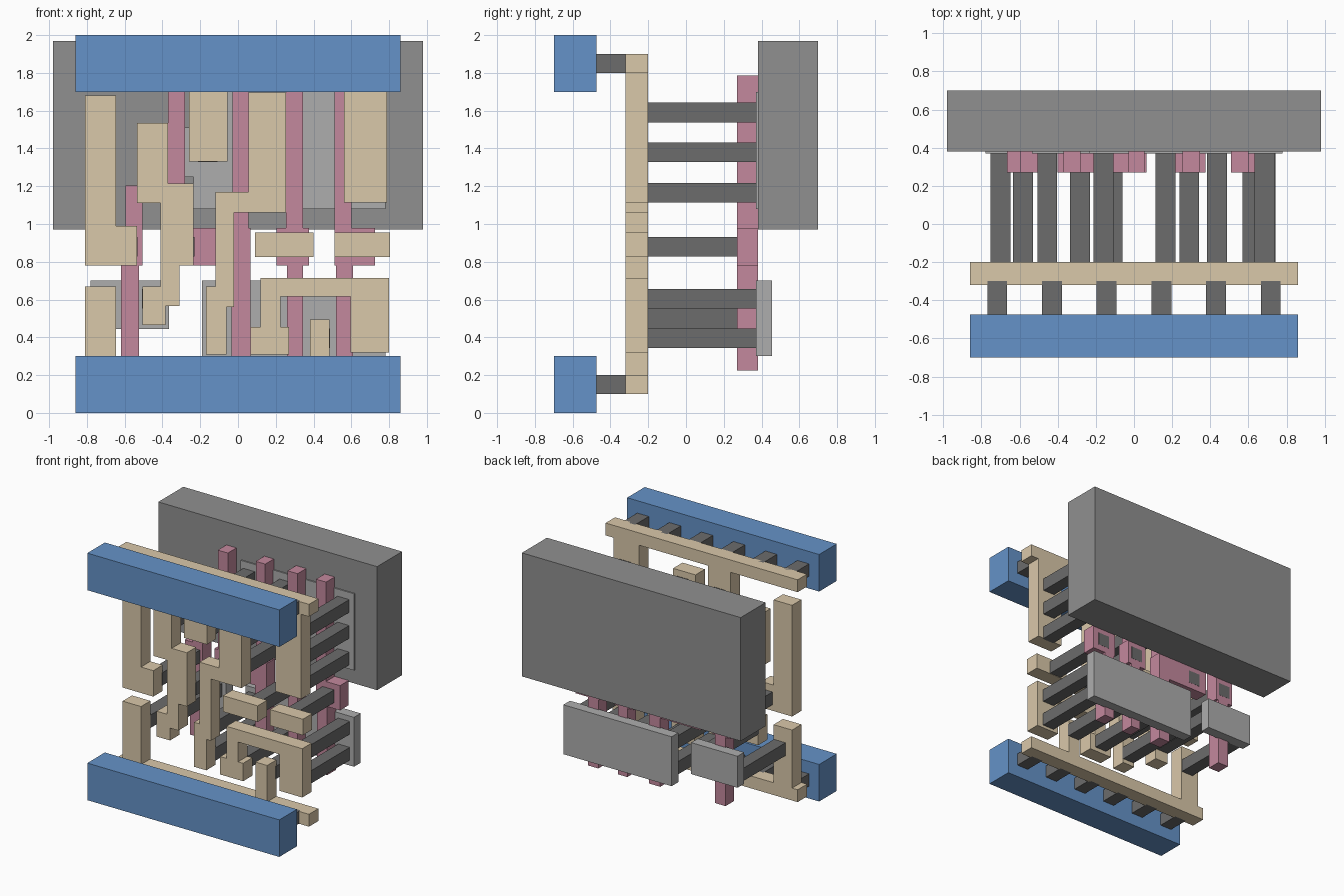
import bpy, bmesh


def material(name, rgb):
    m = bpy.data.materials.new(name)
    m.diffuse_color = (*rgb, 1)
    return m


BLUE = material("blue", (0.13, 0.29, 0.58))
TAN = material("tan", (0.70, 0.58, 0.40))
PINK = material("pink", (0.55, 0.25, 0.34))
DARK = material("dark_grey", (0.15, 0.15, 0.15))
MID = material("mid_grey", (0.28, 0.28, 0.28))
LIGHT = material("light_grey", (0.42, 0.42, 0.42))


def plate(name, pts, y0, y1, mat):
    """Extrude an outline in the x-z plane from y0 back to y1."""
    bm = bmesh.new()
    face = bm.faces.new([bm.verts.new((x, y0, z)) for x, z in pts])
    ext = bmesh.ops.extrude_face_region(bm, geom=[face])
    moved = [v for v in ext["geom"] if isinstance(v, bmesh.types.BMVert)]
    bmesh.ops.translate(bm, verts=moved, vec=(0, y1 - y0, 0))
    bmesh.ops.recalc_face_normals(bm, faces=bm.faces)
    me = bpy.data.meshes.new(name)
    bm.to_mesh(me)
    bm.free()
    me.materials.append(mat)
    ob = bpy.data.objects.new(name, me)
    bpy.context.collection.objects.link(ob)
    return ob


def box(name, x0, x1, z0, z1, y0, y1, mat):
    return plate(name, [(x0, z0), (x1, z0), (x1, z1), (x0, z1)], y0, y1, mat)


def stepped(name, start, moves, y0, y1, mat):
    """Right-angled outline: alternate new x and new z values."""
    x, z = start
    pts = [start]
    for i, v in enumerate(moves):
        x, z = (v, z) if i % 2 == 0 else (x, v)
        pts.append((x, z))
    return plate(name, pts, y0, y1, mat)


# power bars with their short connector pegs
for label, z in (("lower", 0.15), ("upper", 1.85)):
    box(label + "_power_bar", -0.86, 0.86, z - 0.15, z + 0.15, -0.70, -0.475, BLUE)
    for i in range(6):
        x = -0.7175 + 0.287 * i
        box(label + "_bar_peg", x - 0.052, x + 0.052, z - 0.05, z + 0.05, -0.475, -0.30, DARK)

# tan wiring layer: rails with the legs that join them
T = (-0.32, -0.20, TAN)
stepped("lower_wiring_rail", (-0.86, 0.10),
        [0.86, 0.20, 0.485, 0.495, 0.38, 0.20, -0.645, 0.67, -0.81, 0.20, -0.86], *T)
stepped("upper_wiring_rail", (-0.86, 1.90),
        [0.86, 1.80, 0.79, 1.115, 0.56, 1.80, -0.055, 1.33, -0.26, 1.80, -0.86], *T)

# tan wiring layer: free-standing traces
stepped("left_trace", (-0.81, 0.78), [-0.535, 0.99, -0.645, 1.68, -0.81], *T)
stepped("inner_left_trace", (-0.535, 1.535),
        [-0.37, 1.215, -0.235, 0.78, -0.31, 0.565, -0.385, 0.465,
         -0.505, 0.67, -0.41, 1.11, -0.535], *T)
stepped("centre_trace", (0.055, 1.695),
        [0.255, 1.06, -0.02, 0.56, -0.06, 0.31, -0.17, 0.67, -0.12, 1.17, 0.055], *T)
stepped("bridge_trace", (0.12, 0.715),
        [0.80, 0.32, 0.595, 0.615, 0.225, 0.455, 0.27, 0.31, 0.065, 0.455, 0.12], *T)
box("inner_input_pad", 0.09, 0.40, 0.825, 0.955, *T)
box("outer_input_pad", 0.51, 0.805, 0.825, 0.955, *T)

# pink gate strips
P = (0.27, 0.38, PINK)
stepped("left_gate", (-0.62, 0.225),
        [-0.525, 0.78, -0.505, 1.205, -0.595, 0.98, -0.665, 0.78, -0.62], *P)
stepped("double_gate", (-0.035, 0.225),
        [0.065, 0.98, 0.055, 1.785, -0.03, 0.98, -0.28, 1.785, -0.37, 0.98,
         -0.40, 0.78, -0.035], *P)
stepped("inner_right_gate", (0.26, 0.225),
        [0.345, 0.78, 0.375, 0.98, 0.345, 1.785, 0.255, 0.98, 0.205, 0.78, 0.26], *P)
stepped("outer_right_gate", (0.52, 0.225),
        [0.61, 0.78, 0.725, 0.98, 0.60, 1.785, 0.51, 0.78, 0.52], *P)

# dark pegs from the wiring back to the gates and active areas
pegs = [(-0.455, (1.38,)), (-0.16, (1.38, 1.59)), (0.165, (1.165, 1.38, 1.59)),
        (0.685, (1.165, 1.38, 1.59)), (-0.70, (0.50,)), (-0.455, (0.605,)),
        (-0.112, (0.395, 0.605)), (0.165, (0.395,)), (0.435, (0.395,)),
        (0.69, (0.395, 0.605)),
        (-0.583, (0.88,)), (-0.283, (0.88,)), (0.29, (0.88,)), (0.62, (0.88,))]
for x, levels in pegs:
    for z in levels:
        box("contact_peg", x - 0.052, x + 0.052, z - 0.052, z + 0.052, -0.21, 0.381, DARK)

# light active areas and the large back block
A = (0.37, 0.455, LIGHT)
box("lower_left_active_area", -0.78, -0.365, 0.445, 0.70, *A)
box("lower_right_active_area", -0.19, 0.78, 0.30, 0.70, *A)
stepped("upper_active_area", (-0.535, 1.25),
        [-0.235, 1.08, 0.78, 1.70, -0.235, 1.51, -0.535], *A)
box("back_block", -0.98, 0.98, 0.97, 1.97, 0.38, 0.70, MID)
